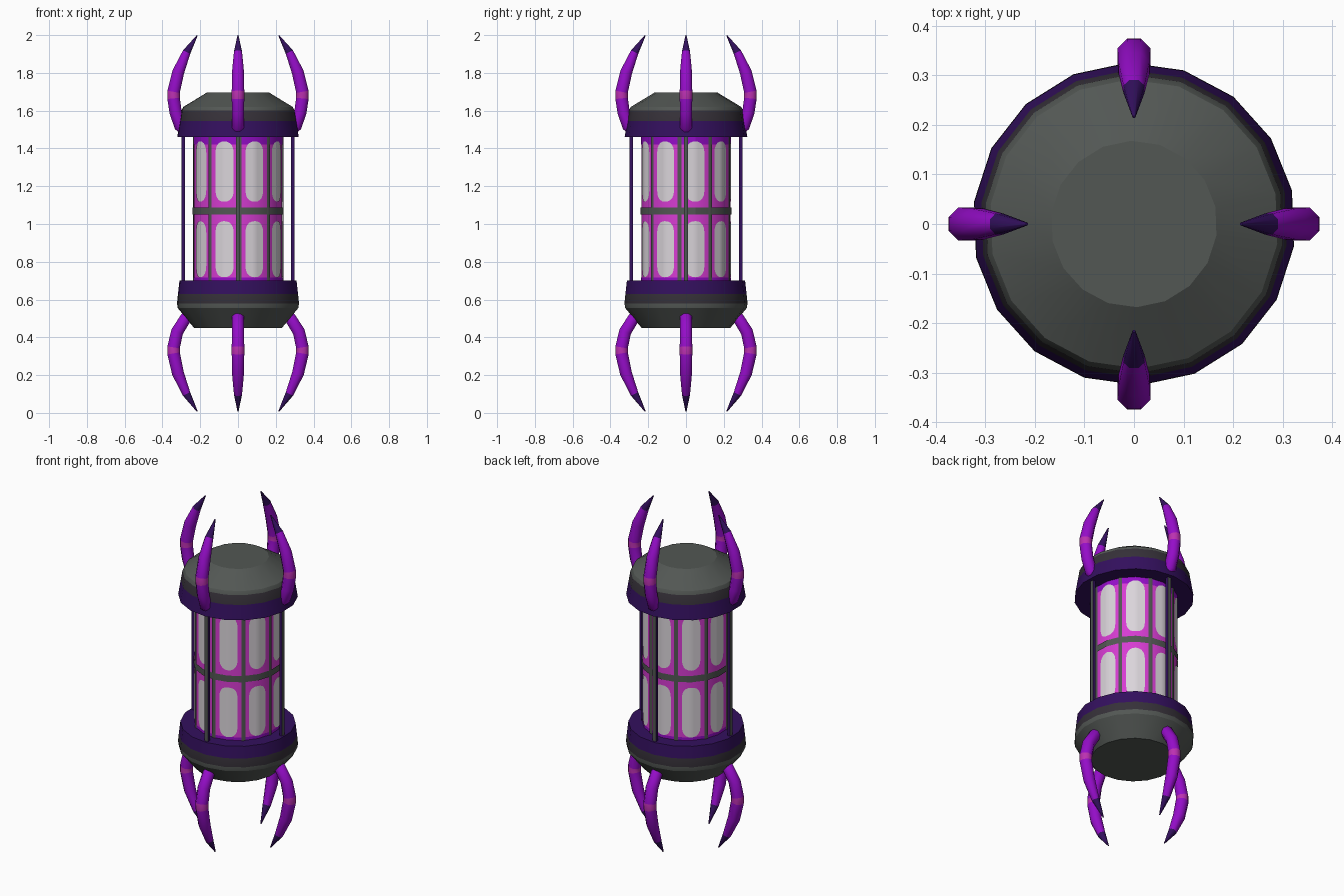
import bpy, bmesh, math
from mathutils import Vector, Matrix

if "Cube" in bpy.data.objects:
    bpy.data.objects.remove(bpy.data.objects["Cube"])


def mat(name, rgb):
    m = bpy.data.materials.new(name)
    m.diffuse_color = (*rgb, 1)
    m.use_nodes = True
    m.node_tree.nodes["Principled BSDF"].inputs["Base Color"].default_value = m.diffuse_color
    return m


GREY = mat("metal grey", (0.085, 0.095, 0.088))
DARK = mat("dark band", (0.036, 0.030, 0.040))
INDIGO = mat("dark purple", (0.033, 0.005, 0.11))
PURPLE = mat("claw purple", (0.30, 0.004, 0.58))
PINK = mat("glow pink", (0.68, 0.045, 0.65))
ROSE = mat("claw band pink", (0.50, 0.03, 0.44))
WHITE = mat("window white", (0.70, 0.66, 0.70))

SIDES, START = 18, 12      # polygon sides and rotation in degrees
GLASS_R = 0.236


def finish(name, bm, mats, smooth=None):
    me = bpy.data.meshes.new(name)
    bm.to_mesh(me)
    bm.free()
    for m in mats:
        me.materials.append(m)
    ob = bpy.data.objects.new(name, me)
    bpy.context.collection.objects.link(ob)
    if smooth:
        bpy.ops.object.select_all(action='DESELECT')
        ob.select_set(True)
        bpy.context.view_layer.objects.active = ob
        bpy.ops.object.shade_smooth_by_angle(angle=math.radians(smooth))
    return ob


def polar(r, deg, z):
    a = math.radians(deg)
    return Vector((r * math.cos(a), r * math.sin(a), z))


def lathe(name, profile, idx, mats):
    """Spin (r, z) profile, bottom to top; idx = material of each span; ends capped."""
    bm = bmesh.new()
    rings = [[bm.verts.new(polar(r, START + k * 360 / SIDES, z)) for k in range(SIDES)]
             for r, z in profile]
    for j in range(len(rings) - 1):
        for k in range(SIDES):
            n = (k + 1) % SIDES
            f = bm.faces.new((rings[j][k], rings[j][n], rings[j + 1][n], rings[j + 1][k]))
            f.material_index = idx[j]
    bm.faces.new(rings[0][::-1]).material_index = idx[0]
    bm.faces.new(rings[-1]).material_index = idx[-1]
    return finish(name, bm, mats, 25)


# end caps
lathe("bottom_cap", [(0.235, 0.45), (0.322, 0.555), (0.326, 0.58), (0.321, 0.63), (0.313, 0.70)],
      [0, 0, 1, 2], [GREY, DARK, INDIGO])
lathe("top_cap", [(0.325, 1.46), (0.311, 1.545), (0.302, 1.60), (0.292, 1.62), (0.168, 1.695)],
      [2, 1, 0, 0], [GREY, DARK, INDIGO])
# glowing core
lathe("glass_core", [(GLASS_R, 0.69), (GLASS_R, 1.47)], [0], [PINK])


def strip(bm, us, lo, hi, lift):
    """Plate following the polygonal core over angles us, between lo(u) and hi(u)."""
    cols = []
    for u in us:
        local = (u - START) % 20 - 10
        r = GLASS_R * math.cos(math.radians(10)) / math.cos(math.radians(local)) + lift
        cols.append((bm.verts.new(polar(r, u, lo(u))), bm.verts.new(polar(r, u, hi(u)))))
    for (a, b), (c, d) in zip(cols, cols[1:]):
        bm.faces.new((a, c, d, b))


# windows with rounded ends, nine panels in two rows
bm = bmesh.new()
HALF = 12.5
for p in range(9):
    mid = START + 40 * p
    for z0, z1 in ((0.718, 1.015), (1.118, 1.437)):
        us = [mid + HALF * s for s in (-1, -0.93, -0.8, -0.6, -0.3, 0, 0.3, 0.6, 0.8, 0.93, 1)]

        def inset(u):
            t = min(1, abs(u - mid) / HALF)
            return 0.06 * (1 - math.sqrt(1 - t ** 2.6))
        strip(bm, us, lambda u: z0 + inset(u), lambda u: z1 - inset(u), 0.003)
finish("windows", bm, [WHITE], 30)

# purple edge at the top and bottom of the core
bm = bmesh.new()
full = [START + 20 * k for k in range(SIDES + 1)]
strip(bm, full, lambda u: 1.422, lambda u: 1.46, 0.0015)
strip(bm, full, lambda u: 0.70, lambda u: 0.718, 0.0015)
finish("core_edges", bm, [PURPLE], 30)

# metal lattice over the core
bm = bmesh.new()
strip(bm, full, lambda u: 1.05, lambda u: 1.088, 0.006)
for p in range(9):
    c = START - 20 + 40 * p
    strip(bm, [c - 2.6, c, c + 2.6], lambda u: 0.70, lambda u: 1.46, 0.006)
finish("lattice", bm, [GREY], 30)

# four outer rods: grey outside, dark purple flanks
for i in range(4):
    bm = bmesh.new()
    bmesh.ops.create_cube(bm, size=1, matrix=Matrix.Translation((0.29, 0, 1.08)) @
                          Matrix.Diagonal((0.018, 0.022, 0.78, 1)))
    for f in bm.faces:
        f.material_index = 1 if abs(f.normal.y) > 0.5 else 0
    bm.transform(Matrix.Rotation(i * math.pi / 2, 4, 'Z'))
    finish(f"rod_{i + 1}", bm, [GREY, INDIGO])


# claws: (distance from axis, z, tube radius)
TOP = [(0.285, 1.49, 0.024), (0.305, 1.515, 0.034), (0.330, 1.59, 0.035), (0.341, 1.665, 0.036),
       (0.341, 1.70, 0.036), (0.316, 1.805, 0.034), (0.272, 1.91, 0.023), (0.216, 1.998, 0.003)]
BOTTOM = [(0.250, 0.525, 0.022), (0.275, 0.505, 0.033), (0.322, 0.43, 0.035), (0.341, 0.347, 0.036),
          (0.341, 0.315, 0.036), (0.318, 0.21, 0.034), (0.272, 0.10, 0.023), (0.216, 0.008, 0.003)]


def claw(name, path, turn):
    bm = bmesh.new()
    pts = [Vector((r, 0, z)) for r, z, _ in path]
    rings = []
    for i, (p, row) in enumerate(zip(pts, path)):
        t = (pts[min(i + 1, len(pts) - 1)] - pts[max(i - 1, 0)]).normalized()
        side = t.cross(Vector((0, 1, 0)))
        rings.append([bm.verts.new(p + row[2] * (math.cos(a) * side + math.sin(a) * Vector((0, 1, 0))))
                      for a in (math.radians(22.5 + 45 * k) for k in range(8))])
    for j in range(len(rings) - 1):
        for k in range(8):
            n = (k + 1) % 8
            f = bm.faces.new((rings[j][k], rings[j][n], rings[j + 1][n], rings[j + 1][k]))
            f.material_index = {3: 1, 6: 2}.get(j, 0)
    bm.faces.new(rings[0])
    bm.faces.new(rings[-1]).material_index = 2
    bmesh.ops.recalc_face_normals(bm, faces=bm.faces)
    bm.transform(Matrix.Rotation(turn, 4, 'Z'))
    finish(name, bm, [PURPLE, ROSE, INDIGO], 50)


for i in range(4):
    claw(f"top_claw_{i + 1}", TOP, i * math.pi / 2)
    claw(f"bottom_claw_{i + 1}", BOTTOM, i * math.pi / 2)
